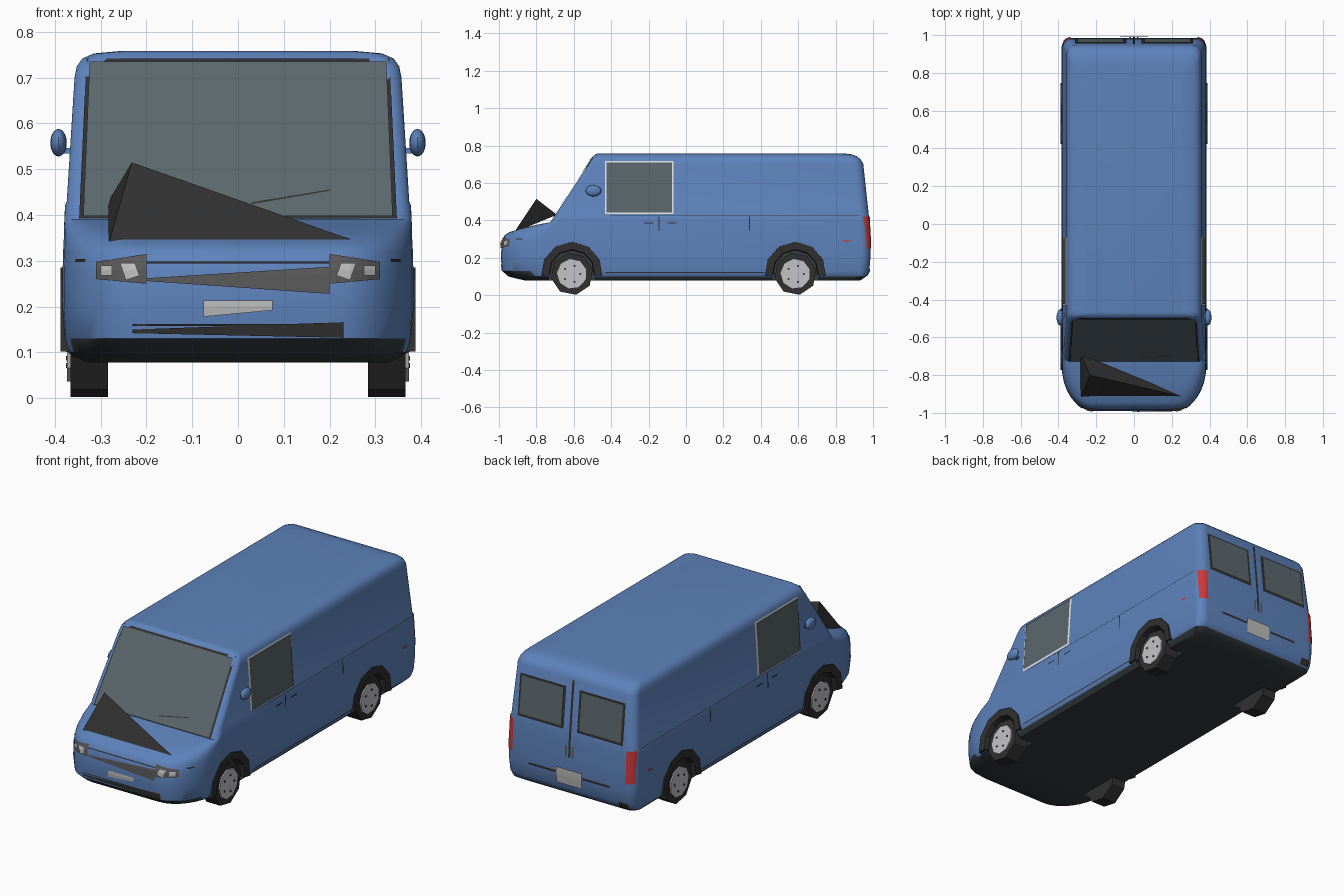
import bpy, bmesh, math
from mathutils import Vector, Matrix
from mathutils.bvhtree import BVHTree

if "Cube" in bpy.data.objects:
    bpy.data.objects.remove(bpy.data.objects["Cube"])


def material(name, r, g, b):
    m = bpy.data.materials.new(name)
    m.use_nodes = True
    m.diffuse_color = (r, g, b, 1)
    node = next(n for n in m.node_tree.nodes if n.type == "BSDF_PRINCIPLED")
    node.inputs["Base Color"].default_value = (r, g, b, 1)
    node.inputs["Roughness"].default_value = 0.6
    return m


paint = material("blue paint", 0.11, 0.225, 0.5)
glass = material("tinted glass", 0.105, 0.135, 0.15)
black = material("black trim", 0.03, 0.03, 0.03)
under = material("dark underside", 0.035, 0.045, 0.05)
silver = material("silver rim", 0.55, 0.55, 0.58)
red = material("red lens", 0.6, 0.04, 0.04)
pale = material("pale plate", 0.5, 0.5, 0.5)
grey = material("grey grille", 0.1, 0.1, 0.1)
white = material("white trim", 0.8, 0.8, 0.8)


def make(name, bm, *mats):
    mesh = bpy.data.meshes.new(name)
    bm.to_mesh(mesh)
    ob = bpy.data.objects.new(name, mesh)
    bpy.context.collection.objects.link(ob)
    for m in mats:
        mesh.materials.append(m)
    return ob


def smooth(ob, degrees):
    bpy.ops.object.select_all(action="DESELECT")
    ob.select_set(True)
    bpy.context.view_layer.objects.active = ob
    bpy.ops.object.shade_smooth_by_angle(angle=math.radians(degrees))


def ring(z, front, rear, half, rx, ry, rr, steps=8):
    """Rounded rectangle with separate front and rear corner radii."""
    corners = [(half - rr, rear - rr, rr, rr, 0), (rr - half, rear - rr, rr, rr, 1),
               (rx - half, front + ry, rx, ry, 2), (half - rx, front + ry, rx, ry, 3)]
    pts = []
    for cx, cy, ax, ay, quarter in corners:
        for i in range(steps + 1):
            a = math.pi / 2 * (quarter + i / steps)
            pts.append((cx + ax * math.cos(a), cy + ay * math.sin(a), z))
    return pts


# Body: height, front, rear, half width, front corner x and y radii, rear radius
sections = [
    (0.078, -0.86, 0.93, 0.35, 0.18, 0.24, 0.05),
    (0.10, -0.95, 0.965, 0.373, 0.18, 0.24, 0.05),
    (0.13, -0.983, 0.98, 0.379, 0.17, 0.24, 0.05),
    (0.20, -0.99, 0.986, 0.383, 0.17, 0.24, 0.05),
    (0.28, -0.985, 0.986, 0.383, 0.17, 0.24, 0.05),
    (0.32, -0.97, 0.984, 0.382, 0.17, 0.24, 0.05),
    (0.337, -0.945, 0.983, 0.381, 0.16, 0.22, 0.05),
    (0.36, -0.87, 0.982, 0.38, 0.13, 0.15, 0.05),
    (0.38, -0.78, 0.981, 0.38, 0.08, 0.09, 0.05),
    (0.39, -0.725, 0.98, 0.379, 0.035, 0.04, 0.05),
    (0.42, -0.705, 0.979, 0.378, 0.032, 0.035, 0.05),
    (0.43, -0.699, 0.977, 0.374, 0.03, 0.03, 0.05),
    (0.70, -0.521, 0.948, 0.357, 0.03, 0.03, 0.05),
    (0.725, -0.505, 0.935, 0.352, 0.03, 0.03, 0.05),
    (0.742, -0.494, 0.915, 0.34, 0.03, 0.03, 0.05),
    (0.753, -0.484, 0.885, 0.315, 0.03, 0.03, 0.05),
    (0.758, -0.472, 0.84, 0.26, 0.03, 0.03, 0.05)]
bm = bmesh.new()
loops = [[bm.verts.new(p) for p in ring(*s)] for s in sections]
for lower, upper in zip(loops, loops[1:]):
    for i in range(len(lower)):
        j = (i + 1) % len(lower)
        bm.faces.new((lower[i], lower[j], upper[j], upper[i]))
bm.faces.new(loops[0][::-1])
bm.faces.new(loops[-1])
bmesh.ops.recalc_face_normals(bm, faces=bm.faces)
for f in bm.faces:
    f.material_index = int(f.normal.z < -0.5)
surface = BVHTree.FromBMesh(bm)
body = make("body", bm, paint, under)


def cylinder(bm, x, y, z, radius, depth, sides, phase=0.0):
    turn = Matrix.Translation((x, y, z)) @ Matrix.Rotation(phase, 4, "X") @ Matrix.Rotation(math.pi / 2, 4, "Y")
    return bmesh.ops.create_cone(bm, cap_ends=True, segments=sides, radius1=radius,
                                 radius2=radius, depth=depth, matrix=turn)


# Wheel wells
axles = {"front": -0.61, "rear": 0.585}
bm = bmesh.new()
for y in axles.values():
    for s in (1, -1):
        cylinder(bm, s * 0.37, y, 0.12, 0.13, 0.2, 16)
for f in bm.faces:
    f.material_index = 1
cutter = make("well_cutter", bm, paint, under)
cutter.hide_render = True
mod = body.modifiers.new("wells", "BOOLEAN")
mod.operation, mod.object, mod.solver = "DIFFERENCE", cutter, "EXACT"
bpy.context.view_layer.objects.active = body
bpy.ops.object.modifier_apply(modifier="wells")
bpy.data.objects.remove(cutter)
smooth(body, 35)


def decal(name, corners, facing, mat, lift=0.004, cols=8, rows=4):
    """Thin plate laid on the body; corners run bottom left, bottom right, top right, top left."""
    a, b, c, d = [Vector(p) for p in corners]
    out = Vector(facing)
    bm = bmesh.new()
    grid = []
    for r in range(rows + 1):
        line = []
        for k in range(cols + 1):
            u, v = k / cols, r / rows
            p = a.lerp(b, u).lerp(d.lerp(c, u), v)
            start = Vector((p.x, 0, p.y)) if out.y else Vector((0, p.x, p.y))
            start += out * 3
            hit = surface.ray_cast(start, -out)[0] or surface.find_nearest(start - out * 2)[0]
            line.append(bm.verts.new(hit + out * lift))
        grid.append(line)
    for r in range(rows):
        for k in range(cols):
            f = bm.faces.new((grid[r][k], grid[r][k + 1], grid[r + 1][k + 1], grid[r + 1][k]))
            f.normal_update()
            if f.normal.dot(out) < 0:
                f.normal_flip()
    return make(name, bm, mat)


def box(u0, u1, v0, v1):
    return [(u0, v0), (u1, v0), (u1, v1), (u0, v1)]


FRONT, REAR = (0, -1, 0), (0, 1, 0)

# Windscreen and nose
decal("windscreen_frame", [(-0.347, 0.392), (0.347, 0.392), (0.331, 0.742), (-0.331, 0.742)], FRONT, black)
decal("windscreen", [(-0.338, 0.398), (0.338, 0.398), (0.324, 0.735), (-0.324, 0.735)], FRONT, glass, 0.009)
decal("wiper", [(0.03, 0.424), (0.2, 0.453), (0.2, 0.456), (0.03, 0.428)], FRONT, black, 0.012)
decal("bonnet_gap", box(-0.2, 0.2, 0.294, 0.299), FRONT, black)
decal("grille", [(-0.2, 0.256), (0.2, 0.228), (0.2, 0.287), (-0.2, 0.262)], FRONT, grey)
decal("front_plate", [(-0.075, 0.178), (0.075, 0.192), (0.075, 0.213), (-0.075, 0.213)], FRONT, pale)
decal("bumper_slot", [(-0.23, 0.142), (0.23, 0.132), (0.23, 0.166), (-0.23, 0.15)], FRONT, black)
decal("bumper_line", box(-0.23, 0.1, 0.158, 0.162), FRONT, black)
for s in (1, -1):
    side = "left" if s > 0 else "right"
    decal(side + "_headlight", [(s * 0.2, 0.25), (s * 0.31, 0.26), (s * 0.31, 0.298), (s * 0.2, 0.315)],
          FRONT, grey)
    decal(side + "_lamp", [(s * 0.215, 0.268), (s * 0.245, 0.258), (s * 0.258, 0.295), (s * 0.225, 0.295)],
          FRONT, pale, 0.008)
    decal(side + "_small_lamp", box(s * 0.275, s * 0.3, 0.268, 0.29), FRONT, pale, 0.008)

    # Rear doors
    decal(side + "_rear_window_frame", box(s * 0.04, s * 0.312, 0.44, 0.66), REAR, black)
    decal(side + "_rear_window", box(s * 0.055, s * 0.3, 0.455, 0.65), REAR, glass, 0.008)
    decal(side + "_tail_light", box(s * 0.335, s * 0.376, 0.25, 0.42), REAR, red)
    decal(side + "_rear_handle", box(s * 0.015, s * 0.025, 0.3, 0.36), REAR, grey)

    # Flanks
    flank = (s, 0, 0)
    decal(side + "_window_frame", box(-0.432, -0.068, 0.434, 0.716), flank, white)
    decal(side + "_side_window", box(-0.424, -0.076, 0.441, 0.709), flank, glass, 0.008)
    for y in (-0.145, 0.34):
        decal(side + "_door_seam", box(y - 0.003, y + 0.003, 0.345, 0.42), flank, black)
    for y in (-0.2, -0.075):
        decal(side + "_door_handle", box(y - 0.025, y + 0.025, 0.382, 0.389), flank, black)
    decal(side + "_belt_line", box(-0.4, 0.93, 0.423, 0.426), flank, under)
    decal(side + "_sill_line", box(-0.43, 0.42, 0.118, 0.123), flank, black)
    decal(side + "_rear_marker", box(0.84, 0.875, 0.286, 0.296), flank, red)
    decal(side + "_front_marker", box(-0.91, -0.875, 0.297, 0.304), flank, black)

    # Door mirrors
    bm = bmesh.new()
    bmesh.ops.create_uvsphere(bm, u_segments=16, v_segments=10, radius=1, matrix=Matrix.Translation(
        (s * 0.392, -0.495, 0.558)) @ Matrix.Diagonal((0.018, 0.042, 0.03, 1)))
    bmesh.ops.create_cube(bm, size=1, matrix=Matrix.Translation(
        (s * 0.375, -0.485, 0.54)) @ Matrix.Diagonal((0.03, 0.02, 0.012, 1)))
    smooth(make(side + "_mirror", bm, paint), 40)

    # Wheels and faceted arches
    for end, y in axles.items():
        name = side + "_" + end
        bm = bmesh.new()
        cylinder(bm, s * 0.325, y, 0.114, 0.114, 0.082, 8, 0.2)
        make(name + "_tyre", bm, black)
        bm = bmesh.new()
        cylinder(bm, s * 0.366, y, 0.114, 0.08, 0.014, 9, 0.3)
        make(name + "_rim", bm, silver)
        bm = bmesh.new()
        for i in range(5):
            a = math.tau * i / 5
            cylinder(bm, s * 0.374, y + 0.045 * math.cos(a), 0.114 + 0.045 * math.sin(a), 0.006, 0.004, 6)
        make(name + "_rim_holes", bm, black)

        bm = bmesh.new()
        rows = []
        for i in range(7):
            a = math.pi * (-0.04 + 1.08 * i / 6)
            rows.append([bm.verts.new((s * x, y + r * math.cos(a), 0.122 + r * math.sin(a)))
                         for x, r in ((0.35, 0.165), (0.388, 0.163), (0.385, 0.122), (0.35, 0.118))])
        for p, q in zip(rows, rows[1:]):
            for k in range(4):
                bm.faces.new((p[k], p[(k + 1) % 4], q[(k + 1) % 4], q[k]))
        bm.faces.new(rows[0])
        bm.faces.new(rows[-1])
        bmesh.ops.recalc_face_normals(bm, faces=bm.faces)
        make(name + "_arch", bm, black)

decal("rear_door_seam", box(-0.006, 0.006, 0.3, 0.7), REAR, black)
decal("rear_plate", box(-0.075, 0.075, 0.15, 0.235), REAR, pale, 0.007)
decal("rear_bumper_line", box(-0.24, 0.24, 0.2, 0.212), REAR, black)
decal("rear_step", box(-0.345, -0.29, 0.105, 0.14), REAR, black)

# Raised bonnet wedge
bm = bmesh.new()
wedge = [bm.verts.new(p) for p in ((-0.283, -0.92, 0.335), (0.28, -0.92, 0.335),
                                   (-0.232, -0.80, 0.515), (-0.283, -0.69, 0.43))]
for skip in range(4):
    bm.faces.new([v for i, v in enumerate(wedge) if i != skip])
bmesh.ops.recalc_face_normals(bm, faces=bm.faces)
make("bonnet_wedge", bm, black)
